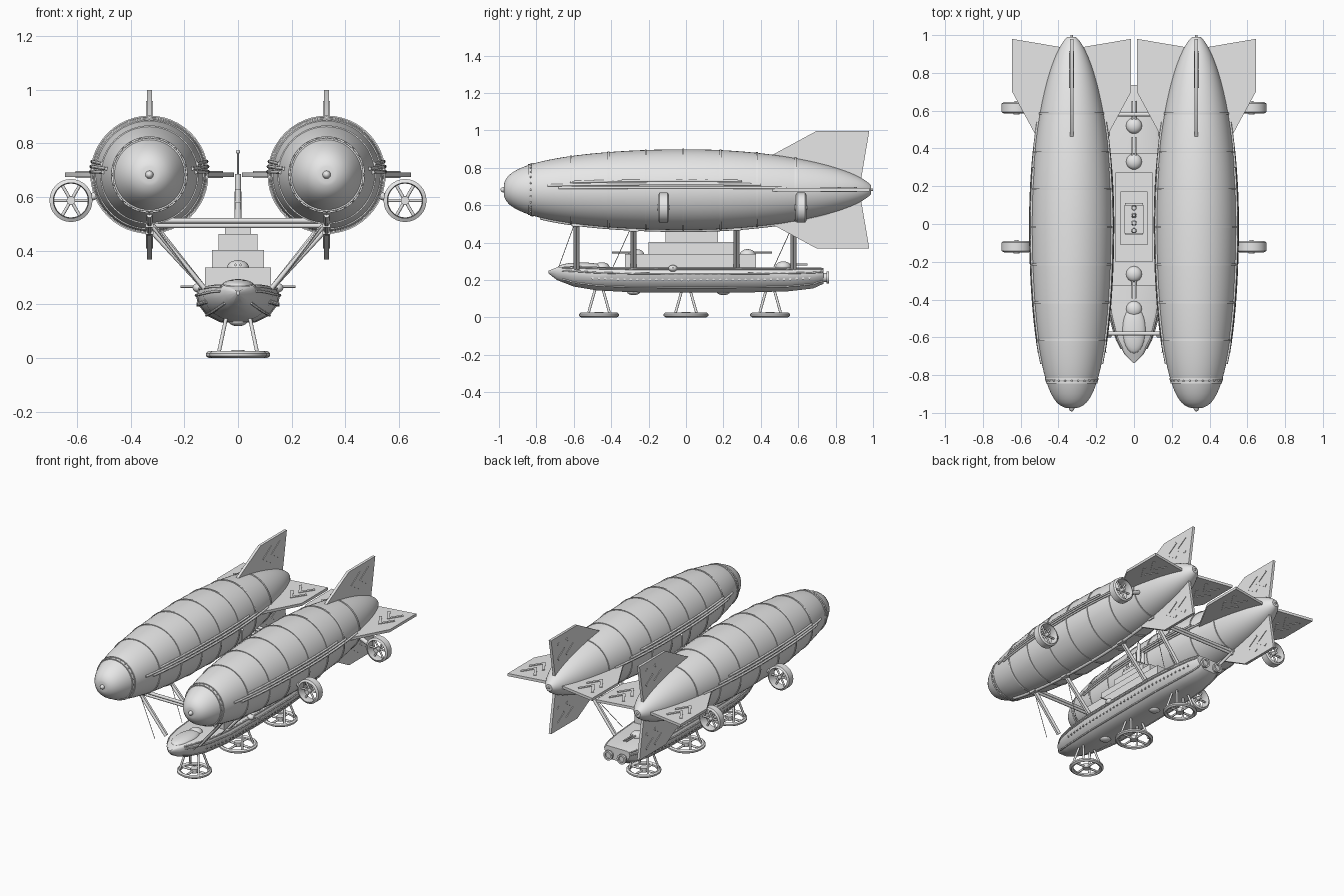
import bpy, bmesh, math
from mathutils import Vector, Matrix

cube = bpy.data.objects.get("Cube")
if cube:
    bpy.data.objects.remove(cube, do_unlink=True)

grey = bpy.data.materials.new("plain grey")
grey.use_nodes = True
grey.diffuse_color = (0.8, 0.8, 0.8, 1)
grey.node_tree.nodes["Principled BSDF"].inputs["Base Color"].default_value = (0.8, 0.8, 0.8, 1)


# ---- helpers ----
def finish(name, bm, smooth=True):
    bmesh.ops.recalc_face_normals(bm, faces=bm.faces)
    mesh = bpy.data.meshes.new(name)
    bm.to_mesh(mesh)
    bm.free()
    mesh.materials.append(grey)
    if smooth:
        mesh.shade_smooth()
        mesh.set_sharp_from_angle(angle=math.radians(35))
    obj = bpy.data.objects.new(name, mesh)
    bpy.context.collection.objects.link(obj)
    return obj


def box(name, lo, hi):
    bm = bmesh.new()
    lo, hi = Vector(lo), Vector(hi)
    size = Matrix.Diagonal((hi - lo).to_4d())
    bmesh.ops.create_cube(bm, size=1, matrix=Matrix.Translation((lo + hi) / 2) @ size)
    return finish(name, bm, False)


def rod(name, a, b, r1, r2=None, segs=12):
    a, b = Vector(a), Vector(b)
    turn = (b - a).to_track_quat('Z', 'Y').to_matrix().to_4x4()
    bm = bmesh.new()
    bmesh.ops.create_cone(bm, cap_ends=True, segments=segs, radius1=r1,
                          radius2=r1 if r2 is None else r2, depth=(b - a).length,
                          matrix=Matrix.Translation((a + b) / 2) @ turn)
    return finish(name, bm)


def ball(name, centre, size):
    bm = bmesh.new()
    bmesh.ops.create_uvsphere(bm, u_segments=24, v_segments=14, radius=1,
                              matrix=Matrix.Translation(centre) @ Matrix.Diagonal((*size, 1)))
    return finish(name, bm)


def loft(name, rings, closed=False):
    """Skin equal-length loops of points; closed joins the last loop to the first."""
    bm = bmesh.new()
    loops = [[bm.verts.new(p) for p in ring] for ring in rings]
    n = len(loops[0])
    pairs = list(zip(loops, loops[1:])) + ([(loops[-1], loops[0])] if closed else [])
    for p, q in pairs:
        for i in range(n):
            j = (i + 1) % n
            bm.faces.new((p[i], p[j], q[j], q[i]))
    if not closed:
        bm.faces.new(loops[0])
        bm.faces.new(loops[-1])
    return finish(name, bm)


def lathe(name, profile, centre, axis='Y', closed=False, segs=48):
    """Spin (along, radius) points around an axis through centre."""
    rings = []
    for along, r in profile:
        ring = []
        for i in range(segs):
            t = math.tau * i / segs
            c, s = r * math.cos(t), r * math.sin(t)
            p = (c, along, s) if axis == 'Y' else (c, s, along)
            ring.append(Vector(centre) + Vector(p))
        rings.append(ring)
    return loft(name, rings, closed)


def pipe(name, points, radius):
    curve = bpy.data.curves.new(name, 'CURVE')
    curve.dimensions = '3D'
    curve.bevel_depth = radius
    curve.bevel_resolution = 1
    curve.use_fill_caps = True
    line = curve.splines.new('POLY')
    line.points.add(len(points) - 1)
    for p, q in zip(line.points, points):
        p.co = (*q, 1)
    curve.materials.append(grey)
    bpy.context.collection.objects.link(bpy.data.objects.new(name, curve))


def prism(name, outline, thick, place):
    rings = [[place(a, b, t) for a, b in outline] for t in (-thick / 2, thick / 2)]
    return loft(name, rings)


def steps(a, b, n):
    return [a + (b - a) * i / n for i in range(n + 1)]


# ---- gas envelopes ----
CX, CZ, R = 0.33, 0.683, 0.214


def env_r(y):
    u, power = (y / 0.975, 0.366) if y < 0 else (y, 0.6)
    return R * max(1 - u * u, 0) ** power


def fin_place(x, quarter):
    c, s = round(math.cos(quarter * math.pi / 2)), round(math.sin(quarter * math.pi / 2))
    return lambda y, r, t: (x + r * c - t * s, y, CZ + r * s + t * c)


FIN = [(0.46, 0.1), (0.46, 0.185), (0.7, 0.315), (0.98, 0.315), (0.93, 0.02)]

for side, word in ((1, "left"), (-1, "right")):
    x = CX * side
    ys = [-0.973 * math.cos(i * math.pi / 40) for i in range(20)]
    ys += [0.99 * math.sin(i * math.pi / 40) for i in range(21)]
    lathe(word + "_envelope", [(y, env_r(y) + 0.002) for y in ys], (x, 0, CZ))
    for y in (-0.84, -0.82, -0.615, -0.415, -0.215, -0.015, 0.185, 0.38, 0.585):
        r = env_r(y)
        lathe(word + "_envelope_band", [(y - 0.005, r - 0.006), (y - 0.005, r + 0.006),
              (y + 0.005, r + 0.006), (y + 0.005, r - 0.006)], (x, 0, CZ), closed=True)
    ball(word + "_nose_tip", (x, -0.972, CZ), (0.015, 0.02, 0.015))
    rod(word + "_tail_spike", (x, 0.93, CZ), (x, 1.0, CZ), 0.016, 0.006)
    # nose studs
    for i in range(24):
        t = math.tau * i / 24
        r = env_r(-0.83) + 0.002
        ball(word + "_nose_stud", (x + r * math.cos(t), -0.83, CZ + r * math.sin(t)), (0.005,) * 3)
    # four tail fins with double chevrons
    for quarter in range(4):
        place = fin_place(x, quarter)
        prism(word + "_tail_fin", FIN, 0.018, place)
        for y in (0.72, 0.81):
            prism(word + "_fin_chevron", [(y, 0.215), (y + 0.092, 0.275), (y + 0.105, 0.262),
                  (y + 0.03, 0.215), (y + 0.105, 0.168), (y + 0.092, 0.155)], 0.026, place)
    # side pipes and belly keel follow the envelope
    for flank in (1, -1):
        for angle, y0, y1 in ((13, -0.62, 0.3), (8, -0.74, 0.4), (3, -0.68, 0.54)):
            t = math.radians(angle)
            pts = [(x + flank * (env_r(y) + 0.005) * math.cos(t), y,
                    CZ + (env_r(y) + 0.005) * math.sin(t)) for y in steps(y0, y1, 24)]
            pipe(word + "_side_pipe", pts, 0.007)
    pipe(word + "_belly_keel", [(x, y, CZ - env_r(y) - 0.003) for y in steps(-0.78, 0.75, 30)], 0.011)

    # ---- ducted propellers ----
    for y in (-0.12, 0.615):
        c = Vector((side * 0.622, y, 0.587))
        lathe(word + "_propeller_duct", [(-0.03, 0.066), (-0.022, 0.08), (0.022, 0.08),
              (0.03, 0.068), (0, 0.063)], c, closed=True, segs=32)
        rod(word + "_propeller_hub", c - Vector((0, 0.035, 0)), c + Vector((0, 0.035, 0)), 0.016, 0.01)
        for i in range(6):
            t = math.tau * i / 6
            rod(word + "_propeller_blade", c, c + Vector((math.cos(t), 0, math.sin(t))) * 0.068, 0.006)
        rod(word + "_propeller_arm", c + Vector((-side * 0.07, 0, 0.01)), (side * 0.45, y, 0.64), 0.014)

    # ---- suspension struts and wires ----
    for y in (-0.585, -0.28, 0.27, 0.575):
        top = CZ - env_r(y)
        for dy in (-0.007, 0.007):
            rod(word + "_strut", (side * 0.125, y + dy, 0.26), (side * 0.325, y + dy, top), 0.009)
        box(word + "_strut_mount", (x - 0.015, y - 0.025, top - 0.015), (x + 0.015, y + 0.025, top + 0.03))
    for y0, y1 in ((-0.68, -0.6), (-0.39, -0.29), (0.47, 0.57)):
        pipe(word + "_wire", [(side * 0.145, y0, 0.27), (side * 0.31, y1, 0.49)], 0.002)

for y in (-0.58, 0.58):
    rod("cross_beam", (-CX, y, 0.512), (CX, y, 0.512), 0.01)
    rod("lower_cross_beam", (-CX, y, 0.493), (CX, y, 0.493), 0.009)

# ---- hull: y, half width, bottom, top ----
HULL = [(-0.735, 0.006, 0.235, 0.25), (-0.69, 0.05, 0.2, 0.268), (-0.6, 0.098, 0.165, 0.275),
        (-0.48, 0.13, 0.145, 0.271), (-0.3, 0.152, 0.135, 0.268), (0, 0.157, 0.132, 0.268),
        (0.35, 0.155, 0.134, 0.268), (0.55, 0.138, 0.14, 0.268), (0.68, 0.115, 0.155, 0.268),
        (0.735, 0.095, 0.18, 0.265)]
SECTION = [(0.4, 0), (0.75, 0.2), (0.95, 0.5), (1, 0.75), (0.93, 0.93), (0.8, 1)]
loft("hull", [[(s * w * fx, y, lo + (hi - lo) * fz) for s, part in
               ((1, SECTION), (-1, SECTION[::-1])) for fx, fz in part] for y, w, lo, hi in HULL])


def hull_at(y, k):
    """Point on the hull flank at section corner k."""
    for a, b in zip(HULL, HULL[1:]):
        if a[0] <= y <= b[0]:
            f = (y - a[0]) / (b[0] - a[0])
            w, lo, hi = (p + (q - p) * f for p, q in zip(a[1:], b[1:]))
            fx, fz = SECTION[k]
            return w * fx, lo + (hi - lo) * fz


for side in (1, -1):
    for k, name in ((1, "lower_rail"), (3, "rub_rail"), (4, "deck_rail")):
        pts = []
        for y in steps(-0.66, 0.73, 30):
            w, z = hull_at(y, k)
            pts.append((side * w, y, z))
        pipe(name, pts, 0.005)
    for y in steps(-0.5, 0.66, 34):
        w, z = hull_at(y, 2)
        rod("porthole", (side * (w - 0.01), y, z), (side * (w + 0.005), y, z), 0.007, segs=8)
    # side guns and stern exhausts
    ball("side_turret", (side * 0.145, -0.07, 0.262), (0.024, 0.024, 0.018))
    rod("side_gun", (side * 0.15, -0.07, 0.266), (side * 0.215, -0.07, 0.266), 0.004)
    rod("exhaust", (side * 0.05, 0.7, 0.213), (side * 0.05, 0.755, 0.213), 0.024)
    lathe("exhaust_rim", [(0.75, 0.02), (0.75, 0.032), (0.765, 0.032), (0.765, 0.02)],
          (side * 0.05, 0, 0.213), closed=True, segs=24)

# ---- superstructure tiers and masts ----
for w, y0, y1, z0, z1 in ((0.123, -0.325, 0.375, 0.26, 0.338), (0.097, -0.2, 0.272, 0.33, 0.402),
                          (0.072, -0.11, 0.172, 0.4, 0.462), (0.048, -0.055, 0.11, 0.46, 0.505)):
    box("deck_house", (-w, y0, z0), (w, y1, z1))
box("mast_platform", (-0.05, -0.05, 0.505), (0.05, 0.1, 0.518))
for y, top in ((-0.035, 0.58), (0.005, 0.63), (0.045, 0.685), (0.085, 0.6)):
    rod("mast", (0, y, 0.51), (0, y, top), 0.014, 0.011)
rod("antenna", (0, 0.045, 0.68), (0, 0.045, 0.765), 0.003)
ball("antenna_ball", (0, 0.045, 0.768), (0.008,) * 3)

# ---- turrets, canopy and belly domes ----
for y, z, aim in ((0.52, 0.27, 1), (0.33, 0.335, 1), (-0.265, 0.335, -1)):
    ball("turret", (0, y, z), (0.042, 0.042, 0.03))
    for dx in (-0.009, 0.009):
        rod("turret_gun", (dx, y, z + 0.012), (dx, y + aim * 0.13, z + 0.012), 0.005)
ball("forward_dome", (0, -0.45, 0.267), (0.042, 0.042, 0.028))
ball("canopy", (0, -0.56, 0.268), (0.062, 0.125, 0.026))
for y in (-0.28, 0.2):
    ball("belly_dome", (0, y, 0.137), (0.035, 0.035, 0.018))

# ---- landing rings ----
for y, r in ((-0.465, 0.107), (0, 0.12), (0.45, 0.107)):
    lathe("landing_ring", [(0, r - 0.012), (0.008, r), (0.018, r), (0.026, r - 0.01),
          (0.018, r - 0.024), (0.006, r - 0.024)], (0, y, 0), 'Z', closed=True)
    rod("landing_hub", (0, y, 0.003), (0, y, 0.03), 0.024, segs=20)
    for i in range(4):
        t = math.tau * i / 4
        rod("landing_spoke", (0, y, 0.014), ((r - 0.015) * math.cos(t), y + (r - 0.015) * math.sin(t), 0.014), 0.007)
    for sx in (1, -1):
        for sy in (1, -1):
            rod("landing_leg", (sx * 0.072, y + sy * 0.058, 0.018), (sx * 0.042, y + sy * 0.018, 0.16), 0.007)
